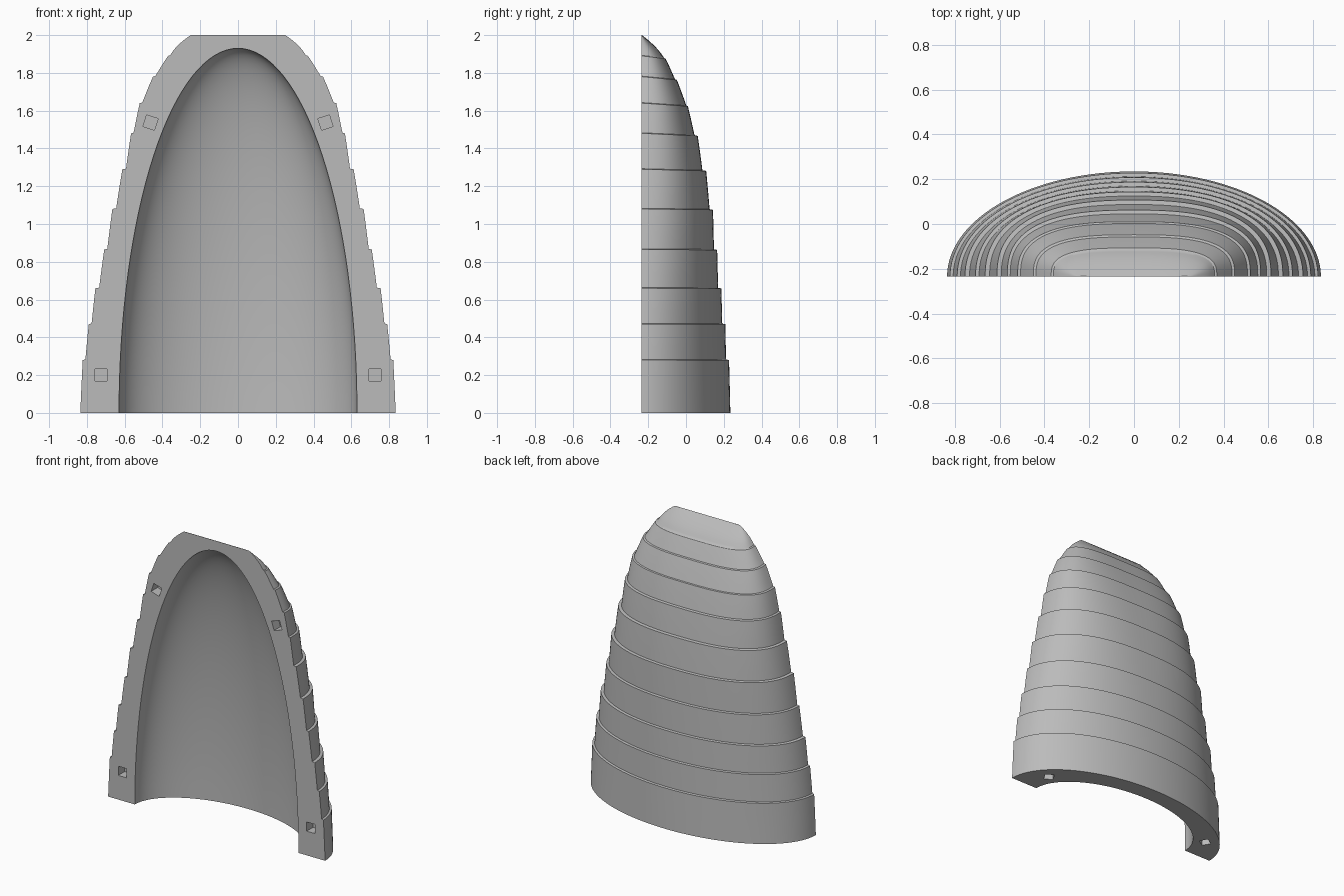
import bpy, bmesh, math
from mathutils import Matrix, Vector

cube = bpy.data.objects.get("Cube")
if cube:
    bpy.data.objects.remove(cube, do_unlink=True)

FRONT = -0.235   # y of the flat mating face
SEG = 64

grey = bpy.data.materials.new("plain grey")
grey.use_nodes = True
colour = (0.5, 0.5, 0.5, 1)
grey.diffuse_color = colour
grey.node_tree.nodes["Principled BSDF"].inputs["Base Color"].default_value = colour


def make_object(name, bm):
    bmesh.ops.recalc_face_normals(bm, faces=bm.faces)
    mesh = bpy.data.meshes.new(name)
    bm.to_mesh(mesh)
    bm.free()
    mesh.materials.append(grey)
    obj = bpy.data.objects.new(name, mesh)
    bpy.context.collection.objects.link(obj)
    return obj


# Each tier: bottom height, half width and depth at its bottom, then at its top
tiers = [
    (0.00, 0.835, 0.47, 0.822, 0.463),
    (0.28, 0.808, 0.447, 0.79, 0.443),
    (0.47, 0.775, 0.427, 0.755, 0.422),
    (0.66, 0.735, 0.405, 0.708, 0.40),
    (0.865, 0.692, 0.383, 0.665, 0.378),
    (1.08, 0.645, 0.36, 0.612, 0.342),
    (1.29, 0.593, 0.322, 0.566, 0.297),
    (1.48, 0.553, 0.28, 0.52, 0.245),
    (1.64, 0.507, 0.237, 0.45, 0.187),
    (1.78, 0.438, 0.177, 0.37, 0.128),
    (1.89, 0.36, 0.12, 0.25, 0.003),
]
tops = [t[0] for t in tiers[1:]] + [2.0]


def ring(bm, z, w, d):
    """Half superellipse that grows squarer towards the tip."""
    n = 2 + 1.2 * (z / 2) ** 2
    verts = []
    for i in range(SEG + 1):
        a = math.pi * i / SEG
        c, s = math.cos(a), max(math.sin(a), 0)
        if i in (0, SEG):
            s = 0
        x = math.copysign(abs(c) ** (2 / n), c) * w
        y = s ** (2 / n) * d
        verts.append(bm.verts.new((x, FRONT + y, z - 0.15 * y * (z / 2) ** 4)))
    return verts


# Stepped outer shell
bm = bmesh.new()
rings = []
for (z0, w0, d0, w1, d1), z1 in zip(tiers, tops):
    steps = 8 if z1 == 2 else 3
    for k in range(steps + 1):
        t = k / steps
        bulge = (0.5 if z1 == 2 else 0.12) * t * (1 - t)
        z = z0 + (z1 - z0) * t + (0.003 if k == 0 and z0 else 0)
        w = w0 + (w1 - w0) * (t - bulge)
        d = d0 + (d1 - d0) * (t - bulge)
        rings.append(ring(bm, z, w, d))
for a, b in zip(rings, rings[1:]):
    for i in range(SEG):
        bm.faces.new((a[i], a[i + 1], b[i + 1], b[i]))
bm.faces.new(rings[0])
bm.faces.new(rings[-1])
bm.faces.new([r[0] for r in rings] + [r[-1] for r in reversed(rings)])
shell = make_object("stepped_half_shell", bm)

cutters = []

# Ellipsoid hollow
bm = bmesh.new()
bmesh.ops.create_uvsphere(bm, u_segments=96, v_segments=64, radius=1)
bmesh.ops.transform(bm, verts=bm.verts, matrix=Matrix.Translation((0, FRONT, 0))
                    @ Matrix.Diagonal((0.63, 0.355, 1.93, 1)))
cutters.append(make_object("hollow_cutter", bm))


def socket(name, centre, size, axis, angle):
    bm = bmesh.new()
    bmesh.ops.create_cube(bm, size=1)
    m = (Matrix.Translation(Vector(centre)) @ Matrix.Rotation(angle, 4, axis)
         @ Matrix.Diagonal((*size, 1)))
    bmesh.ops.transform(bm, verts=bm.verts, matrix=m)
    cutters.append(make_object(name, bm))


# Square peg sockets in the flat face and the underside
for side in (-1, 1):
    socket("lower_socket_cutter", (side * 0.725, FRONT, 0.2), (0.064, 0.14, 0.064), 'Y', 0)
    socket("upper_socket_cutter", (side * 0.463, FRONT, 1.537), (0.064, 0.14, 0.064),
           'Y', -side * math.radians(18))
    socket("base_socket_cutter", (side * 0.66, -0.07, 0), (0.06, 0.06, 0.14),
           'Z', -side * math.radians(30))

for c in cutters:
    c.hide_render = True
    mod = shell.modifiers.new(c.name, 'BOOLEAN')
    mod.operation = 'DIFFERENCE'
    mod.solver = 'EXACT'
    mod.object = c

# Bake the cuts and drop the cutters
bpy.context.view_layer.update()
graph = bpy.context.evaluated_depsgraph_get()
baked = bpy.data.meshes.new_from_object(shell.evaluated_get(graph))
shell.modifiers.clear()
shell.data = baked
baked.materials.clear()
baked.materials.append(grey)
for p in baked.polygons:
    p.material_index = 0
for c in cutters:
    bpy.data.objects.remove(c, do_unlink=True)

for o in bpy.context.selected_objects:
    o.select_set(False)
shell.select_set(True)
bpy.context.view_layer.objects.active = shell
bpy.ops.object.shade_smooth_by_angle(angle=math.radians(30))
